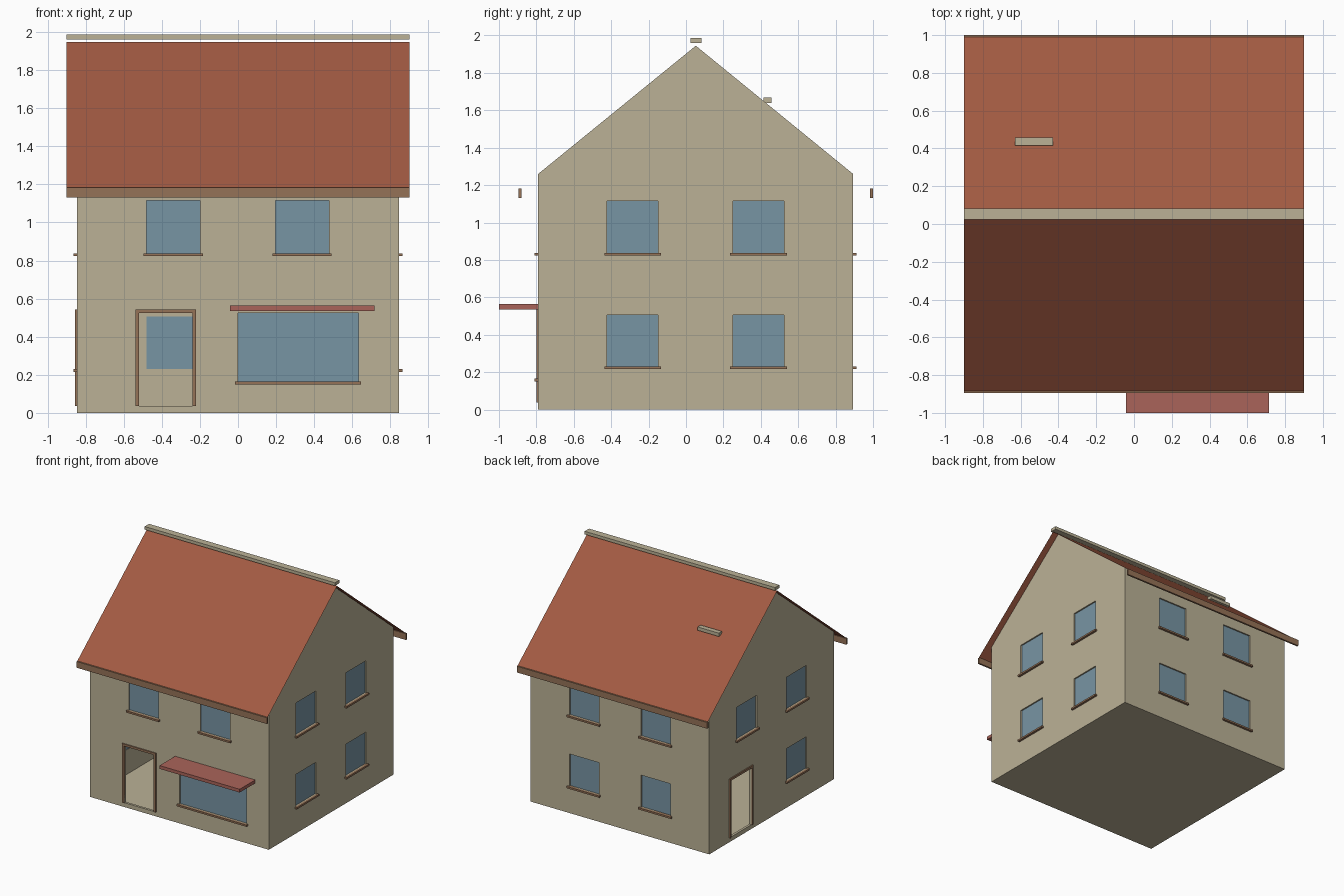
import bpy, bmesh
from mathutils import Vector

cube = bpy.data.objects.get("Cube")
if cube:
    bpy.data.objects.remove(cube, do_unlink=True)


def material(name, rgb):
    m = bpy.data.materials.new(name)
    m.use_nodes = True
    col = (*[(c / 255) ** 2.2 for c in rgb], 1)
    m.diffuse_color = col
    m.node_tree.nodes["Principled BSDF"].inputs["Base Color"].default_value = col
    return m


PLASTER = material("plaster", (186, 176, 149))
TILE = material("roof_tile", (161, 91, 68))
GLASS = material("window_glass", (119, 147, 162))
WOOD = material("brown_wood", (148, 114, 88))
AWNING = material("awning_red", (168, 100, 90))

# House extents
HX, Y0, Y1 = 0.845, -0.79, 0.893
EAVE, APEX, RIDGE_Y = 1.26, 1.945, 0.0525
WALL = 0.02


def add_object(name, bm, mat):
    mesh = bpy.data.meshes.new(name)
    bm.to_mesh(mesh)
    bm.free()
    mesh.materials.append(mat)
    ob = bpy.data.objects.new(name, mesh)
    bpy.context.collection.objects.link(ob)
    return ob


def fill_box(bm, lo, hi):
    lo, hi = Vector(lo), Vector(hi)
    verts = bmesh.ops.create_cube(bm, size=1)["verts"]
    for v in verts:
        v.co = (lo + hi) / 2 + v.co * (hi - lo)


def box(name, lo, hi, mat):
    bm = bmesh.new()
    fill_box(bm, lo, hi)
    return add_object(name, bm, mat)


def on_wall(side, u0, u1, z0, z1, d0, d1):
    """Corners of a box on a wall: u runs along it, d points outwards."""
    base, sign = {"front": (Y0, -1), "back": (Y1, 1),
                  "left": (HX, 1), "right": (-HX, -1)}[side]
    a, b = sorted((base + sign * d0, base + sign * d1))
    if side in ("front", "back"):
        return (u0, a, z0), (u1, b, z1)
    return (a, u0, z0), (b, u1, z1)


# Openings: wall, start, end, bottom, top
UPPER, LOWER = (0.838, 1.115), (0.231, 0.505)
LONG_SPANS = [(-0.48, -0.2), (0.197, 0.477)]
SIDE_SPANS = [(-0.422, -0.15), (0.25, 0.524)]
windows = [("front", 0.0, 0.632, 0.165, 0.525)]
windows += [("front", *s, *UPPER) for s in LONG_SPANS]
windows += [("back", *s, *z) for s in LONG_SPANS for z in (UPPER, LOWER)]
windows += [("left", *s, *z) for s in SIDE_SPANS for z in (UPPER, LOWER)]
windows += [("right", *s, *UPPER) for s in SIDE_SPANS]
windows += [("right", *SIDE_SPANS[0], *LOWER)]
doors = [("front", -0.52, -0.238, 0.037, 0.525),
         ("right", 0.325, 0.605, 0.037, 0.525)]

# Hollow walls and ground floor, open under the roof
bm = bmesh.new()
profile = [(Y0, 0), (Y1, 0), (Y1, EAVE), (RIDGE_Y, APEX), (Y0, EAVE)]
ends = [[bm.verts.new((x, y, z)) for y, z in profile] for x in (-HX, HX)]
for ring in ends:
    bm.faces.new(ring)
for i in (0, 1, 4):
    j = (i + 1) % 5
    bm.faces.new((ends[0][i], ends[0][j], ends[1][j], ends[1][i]))
bmesh.ops.recalc_face_normals(bm, faces=bm.faces)
walls = add_object("walls", bm, PLASTER)
solid = walls.modifiers.new("thickness", "SOLIDIFY")
solid.thickness, solid.offset = WALL, -1
solid.use_even_offset = True

# Cut the window and door openings
bm = bmesh.new()
for opening in windows + doors:
    fill_box(bm, *on_wall(*opening, -0.06, 0.06))
cutter = add_object("opening_cutter", bm, PLASTER)
cutter.hide_render = True
cut = walls.modifiers.new("openings", "BOOLEAN")
cut.operation, cut.object, cut.solver = "DIFFERENCE", cutter, "EXACT"
graph = bpy.context.evaluated_depsgraph_get()
cut_mesh = bpy.data.meshes.new_from_object(walls.evaluated_get(graph))
walls.modifiers.clear()
walls.data = cut_mesh
bpy.data.objects.remove(cutter, do_unlink=True)

# Panes and sills
for side, u0, u1, z0, z1 in windows:
    box(side + "_window_pane", *on_wall(side, u0, u1, z0, z1, -0.018, -0.012), GLASS)
    box(side + "_window_sill",
        *on_wall(side, u0 - 0.015, u1 + 0.015, z0 - 0.015, z0, -0.01, 0.019), WOOD)

# Door frames
T = 0.018
for side, u0, u1, z0, z1 in doors:
    bm = bmesh.new()
    for a, b, c, d in ((u0 - T, u0, z0, z1), (u1, u1 + T, z0, z1),
                       (u0 - T, u1 + T, z1, z1 + T)):
        fill_box(bm, *on_wall(side, a, b, c, d, -WALL, 0.01))
    add_object(side + "_door_frame", bm, WOOD)

# Upper floor inside
box("upper_floor", (-HX + WALL, Y0 + WALL, 0.6), (HX - WALL, Y1 - WALL, 0.62), PLASTER)

# Thin roof slopes
RX, REACH, LIFT = 0.9, 0.937, 0.003
DROP = REACH * (APEX - EAVE) / (Y1 - RIDGE_Y)
for name, s in (("front", -1), ("back", 1)):
    bm = bmesh.new()
    edge = [(-RX, 0, 0), (RX, 0, 0), (RX, s * REACH, -DROP), (-RX, s * REACH, -DROP)]
    face = bm.faces.new([bm.verts.new((x, RIDGE_Y + y, APEX + LIFT + z)) for x, y, z in edge])
    face.normal_update()
    if face.normal.z < 0:
        face.normal_flip()
    add_object(name + "_roof_slope", bm, TILE)
    # Eave board below the slope
    y = sorted((RIDGE_Y + s * (REACH - 0.005), RIDGE_Y + s * (REACH + 0.0105)))
    box(name + "_eave_board", (-RX, y[0], 1.13), (RX, y[1], 1.183), WOOD)

# Ridge cap, roof vent and awning
box("ridge_cap", (-RX, 0.024, 1.96), (RX, 0.083, 1.986), PLASTER)
box("roof_vent", (-0.63, 0.415, 1.638), (-0.43, 0.457, 1.667), PLASTER)
box("shop_awning", (-0.042, -1.0, 0.535), (0.716, Y0, 0.563), AWNING)
